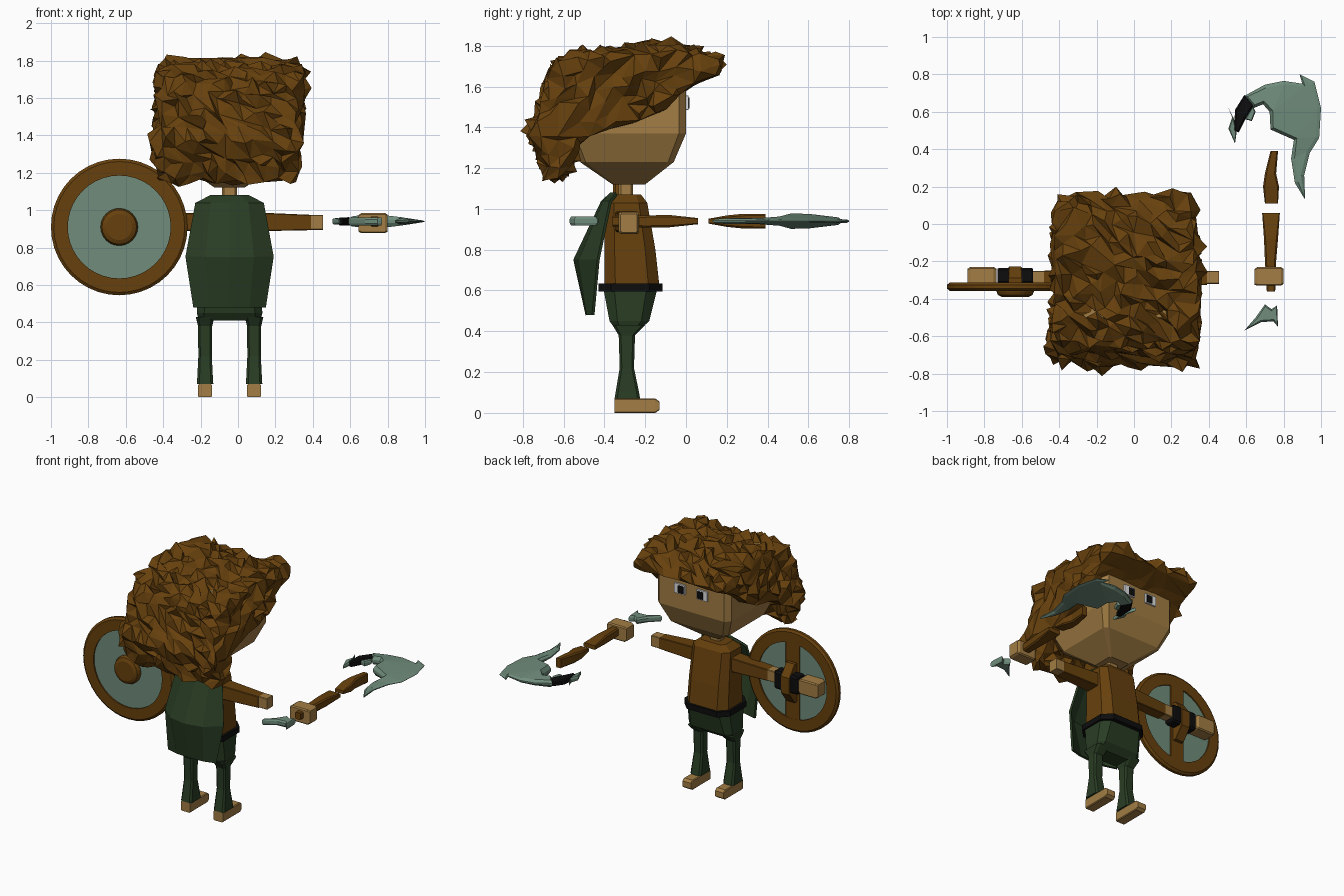
import bpy, bmesh, math, random
from mathutils import Vector

if "Cube" in bpy.data.objects:
    bpy.data.objects.remove(bpy.data.objects["Cube"])

random.seed(4)
CX = -0.045          # body centre line


def mat(name, r, g, b):
    m = bpy.data.materials.new(name)
    m.diffuse_color = (r, g, b, 1)
    m.use_nodes = True
    m.node_tree.nodes["Principled BSDF"].inputs["Base Color"].default_value = m.diffuse_color
    return m


BROWN = mat("brown", 0.135, 0.052, 0.004)
SKIN = mat("skin", 0.36, 0.205, 0.058)
GREEN = mat("dark green", 0.022, 0.046, 0.017)
STEEL = mat("grey green", 0.16, 0.265, 0.20)
BLACK = mat("black", 0.004, 0.004, 0.004)
WHITE = mat("white", 0.75, 0.75, 0.75)


def finish(name, bm, material):
    bmesh.ops.recalc_face_normals(bm, faces=bm.faces)
    me = bpy.data.meshes.new(name)
    bm.to_mesh(me)
    bm.free()
    me.materials.append(material)
    ob = bpy.data.objects.new(name, me)
    bpy.context.collection.objects.link(ob)
    return ob


def loft(name, rows, material, axis="z", cut=0.3):
    """Rows of (t, u0, u1, v0, v1): chamfered rectangles along an axis."""
    place = {"z": lambda u, v, t: (u, v, t), "x": lambda u, v, t: (t, u, v),
             "y": lambda u, v, t: (u, t, v)}[axis]
    bm = bmesh.new()
    rings = []
    for t, u0, u1, v0, v1 in rows:
        c = cut * min(u1 - u0, v1 - v0) / 2
        pts = [(u0 + c, v0), (u1 - c, v0), (u1, v0 + c), (u1, v1 - c),
               (u1 - c, v1), (u0 + c, v1), (u0, v1 - c), (u0, v0 + c)]
        rings.append([bm.verts.new(place(u, v, t)) for u, v in pts])
    for a, b in zip(rings, rings[1:]):
        for i in range(8):
            j = (i + 1) % 8
            bm.faces.new((a[i], a[j], b[j], b[i]))
    bm.faces.new(rings[0])
    bm.faces.new(rings[-1])
    return finish(name, bm, material)


def lathe(name, profile, material, closed=False, n=40):
    """Turn (radius, y) points around the shield axis."""
    bm = bmesh.new()
    rings = [[bm.verts.new((-0.635 + r * math.cos(2 * math.pi * i / n), y,
                            0.91 + r * math.sin(2 * math.pi * i / n)))
              for i in range(n)] for r, y in profile]
    pairs = list(zip(rings, rings[1:]))
    if closed:
        pairs.append((rings[-1], rings[0]))
    else:
        bm.faces.new(rings[0])
        bm.faces.new(rings[-1])
    for a, b in pairs:
        for i in range(n):
            j = (i + 1) % n
            bm.faces.new((a[i], a[j], b[j], b[i]))
    return finish(name, bm, material)


def blade(name, outline, material, half=0.012, rise=0.03, inset=0.018):
    """Flat outline in x and y with a raised middle, thinning towards x = 1."""
    bm = bmesh.new()
    top, bot = [[bm.verts.new((x, y, 0.94 + s * half)) for x, y in outline] for s in (1, -1)]
    caps = [bm.faces.new(top), bm.faces.new(bot)]
    for i in range(len(top)):
        j = (i + 1) % len(top)
        bm.faces.new((top[i], top[j], bot[j], bot[i]))
    bmesh.ops.recalc_face_normals(bm, faces=bm.faces)
    for f in caps:
        bmesh.ops.inset_region(bm, faces=[f], thickness=inset, depth=rise)
    for v in bm.verts:
        thin = min(1, 0.08 + max(0, 1 - v.co.x) / 0.2)
        if v.co.y > 0.3:       # thickest near the middle of the axe head
            thin *= max(0.35, 1 - abs(v.co.y - 0.55) / 0.35)
        elif v.co.y > 0:
            thin *= 0.5
        v.co.z = 0.94 + (v.co.z - 0.94) * thin
    bmesh.ops.triangulate(bm, faces=[f for f in bm.faces if len(f.verts) > 4])
    return finish(name, bm, material)


def body(z, hx, y0, y1):
    return (z, CX - hx, CX + hx, y0, y1)


# Torso, belt, trousers, neck and head
loft("tunic", [body(0.62, .165, -.40, -.13), body(0.80, .16, -.40, -.15),
               body(1.03, .15, -.395, -.19), body(1.07, .10, -.35, -.22)], BROWN, cut=0.4)
loft("belt", [body(0.595, .182, -.43, -.115), body(0.635, .182, -.43, -.115)], BLACK, cut=0.4)
loft("trousers", [body(0.41, .165, -.345, -.225), body(0.45, .175, -.375, -.18),
                  body(0.61, .17, -.405, -.14)], GREEN, cut=0.4)
loft("neck", [body(1.05, .04, -.33, -.26), body(1.17, .04, -.33, -.26)], SKIN)
loft("head", [body(1.12, .08, -.36, -.20), body(1.23, .235, -.52, -.06),
              body(1.37, .295, -.58, .0), body(1.60, .295, -.58, .0),
              body(1.74, .24, -.50, -.05)], SKIN, cut=0.12)

# Limbs and eyes on both sides
for side, s in (("right", 1), ("left", -1)):
    x = CX + s * 0.131
    loft(side + "_leg", [(0.07, x - .044, x + .044, -.35, -.225), (0.10, x - .042, x + .042, -.345, -.23),
                         (0.22, x - .036, x + .036, -.325, -.255),
                         (0.38, x - .038, x + .038, -.33, -.25),
                         (0.43, x - .05, x + .05, -.36, -.20)], GREEN)
    loft(side + "_foot", [(-.35, x - .037, x + .037, 0, .07), (-.15, x - .037, x + .037, 0, .07),
                          (-.13, x - .034, x + .034, .015, .055)], SKIN, "y", 0.15)
    loft(side + "_sleeve", [(CX + s * .13, -.347, -.237, .887, .988),
                            (CX + s * .435, -.325, -.25, .893, .975)], BROWN, "x", 0.1)
    loft(side + "_forearm", [(CX + s * .43, -.32, -.25, .895, .975),
                             (CX + s * .50, -.32, -.25, .895, .975)], SKIN, "x", 0.1)
    loft(side + "_hand", [(CX + s * .69, -.325, -.24, .885, .975), (CX + s * .705, -.33, -.23, .877, .985),
                          (CX + s * .83, -.33, -.23, .877, .985),
                          (CX + s * .845, -.32, -.24, .885, .975)], SKIN, "x", 0.15)
    e = CX + s * 0.09
    loft(side + "_eye", [(-.005, e - .043, e + .043, 1.485, 1.555),
                         (.012, e - .043, e + .043, 1.485, 1.555)], WHITE, "y", 0.05)
    p = e - s * 0.012
    loft(side + "_pupil", [(.010, p - .022, p + .022, 1.492, 1.545),
                           (.016, p - .022, p + .022, 1.492, 1.545)], BLACK, "y", 0.05)

# Cape hanging from the shoulders: (z, half width, edge y, middle y)
bm = bmesh.new()
grid = []
for z, w, ye, ym in [(1.075, .10, -.34, -.365), (1.035, .18, -.37, -.41),
                     (0.75, .232, -.43, -.545), (0.48, .19, -.455, -.485)]:
    grid.append([bm.verts.new((CX + w * k, ye + (ym - ye) * (1 - abs(k) ** 2.5), z))
                 for k in (-1, -.55, 0, .55, 1)])
for a, b in zip(grid, grid[1:]):
    for i in range(4):
        bm.faces.new((a[i], a[i + 1], b[i + 1], b[i]))
cape = finish("cape", bm, GREEN)
sol = cape.modifiers.new("thickness", "SOLIDIFY")
sol.thickness, sol.offset = 0.015, 0

# Hair: extruded side profile, remeshed and roughened into shaggy facets
profile = [(.21, 1.68), (.0, 1.595), (-.10, 1.49), (-.25, 1.42), (-.48, 1.37), (-.55, 1.27),
           (-.61, 1.14), (-.67, 1.16), (-.77, 1.38), (-.69, 1.52), (-.67, 1.66),
           (-.60, 1.735), (-.35, 1.775), (-.08, 1.80), (.03, 1.775)]
bm = bmesh.new()
ends = [[bm.verts.new((CX + s * .38, y, z)) for y, z in profile] for s in (-1, 1)]
for ring in ends:
    bm.faces.new(ring)
for i in range(len(profile)):
    j = (i + 1) % len(profile)
    bm.faces.new((ends[0][i], ends[0][j], ends[1][j], ends[1][i]))
bmesh.ops.triangulate(bm, faces=bm.faces)
hair = finish("hair", bm, BROWN)
rm = hair.modifiers.new("remesh", "REMESH")
rm.mode, rm.voxel_size = "VOXEL", 0.045
rm.use_smooth_shade = False
hair_eval = hair.evaluated_get(bpy.context.evaluated_depsgraph_get())
baked = bpy.data.meshes.new_from_object(hair_eval)
hair.modifiers.clear()
hair.data = baked
if not baked.materials:
    baked.materials.append(BROWN)
bm = bmesh.new()
bm.from_mesh(baked)
bmesh.ops.triangulate(bm, faces=bm.faces)
bm.normal_update()
offsets = {}
for v in bm.verts:
    rough = 0.2 if v.normal.z < -0.4 and v.co.y > -0.5 else 1.0
    jig = Vector([random.uniform(-.02, .02) for _ in range(3)])
    spike = random.uniform(-.014, .014) + (0.028 if random.random() < .15 else 0)
    offsets[v] = (jig + v.normal * spike) * rough
for v, d in offsets.items():
    v.co += d
for f in bm.faces:
    f.smooth = False
bm.to_mesh(baked)
bm.free()
dec = hair.modifiers.new("coarse facets", "DECIMATE")
dec.ratio = 0.42

# Shield with rim, boss, back bar, grip and strap
lathe("shield_rim", [(.275, -.357), (.35, -.357), (.365, -.345), (.365, -.325),
                     (.35, -.313), (.275, -.313)], BROWN, True)
lathe("shield_face", [(.285, -.347), (.285, -.323)], STEEL)
lathe("shield_boss", [(.07, -.39), (.092, -.38), (.1, -.362), (.1, -.335)], BROWN, n=24)
loft("shield_bar", [(.63, -.69, -.58, -.33, -.314), (1.19, -.69, -.58, -.33, -.314)], BROWN, cut=0.05)
loft("shield_grip", [(.77, -.67, -.60, -.325, -.29), (.85, -.67, -.60, -.325, -.228),
                     (.97, -.67, -.60, -.325, -.228), (1.05, -.67, -.60, -.325, -.29)], BROWN, cut=0.1)
loft("shield_strap", [(-.73, -.32, -.24, .865, .985), (-.72, -.32, -.234, .86, .99),
                      (-.55, -.32, -.234, .86, .99), (-.54, -.32, -.24, .865, .985)], BLACK, "x", 0.3)

# Broken axe: two handle pieces, rear spike, blade, binding and shard
loft("axe_handle_lower", [(-.36, .71, .755, .915, .965), (-.20, .70, .76, .908, .968),
                          (-.08, .695, .77, .91, .97), (.06, .685, .78, .925, .955)], BROWN, "y")
loft("axe_handle_upper", [(.11, .70, .77, .928, .952), (.20, .69, .775, .912, .968),
                          (.27, .70, .76, .905, .975), (.39, .73, .77, .905, .975)], BROWN, "y")
blade("axe_spike", [(.59, -.57), (.65, -.50), (.70, -.43), (.735, -.455), (.765, -.435),
                    (.77, -.55), (.745, -.52), (.68, -.525)], STEEL, .01, .012, .01)
blade("axe_blade", [(.59, .685), (.70, .745), (.80, .765), (.90, .75), (.885, .80), (.965, .76),
                    (1.0, .62), (.99, .46), (.94, .38), (.91, .26), (.915, .13), (.86, .22),
                    (.84, .35), (.855, .45), (.73, .505), (.725, .60), (.69, .64),
                    (.64, .62)], STEEL)
blade("axe_binding", [(.535, .50), (.56, .49), (.60, .57), (.645, .64), (.59, .69), (.54, .61)],
      BLACK, .016, .008, .01)
blade("axe_shard", [(.505, .62), (.525, .57), (.505, .51), (.54, .43), (.55, .50), (.535, .56)],
      STEEL, .008, .01, .006)
blade("axe_chip", [(.595, .56), (.63, .55), (.65, .60), (.635, .63)], STEEL, .01, .008, .006)
